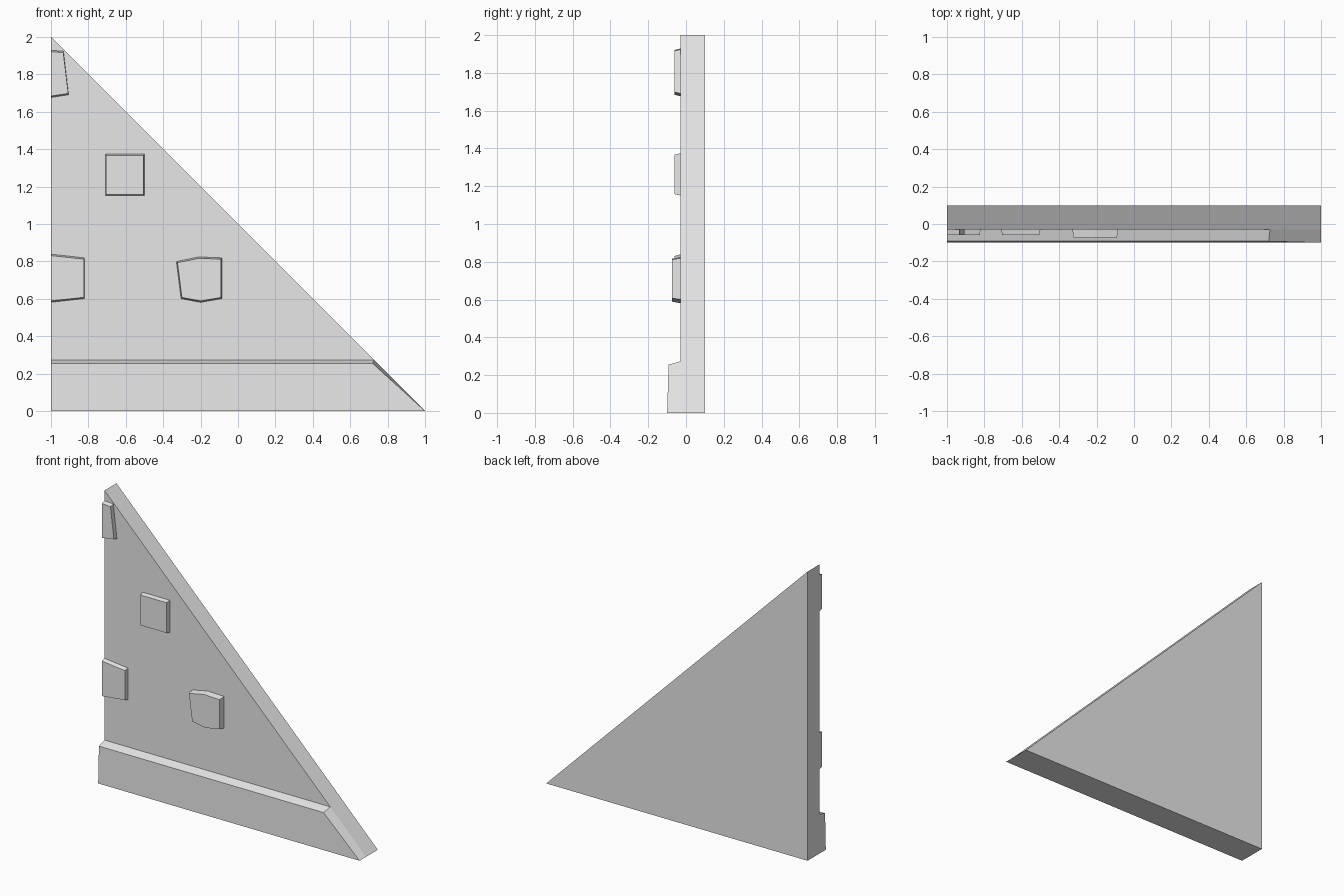
import bpy, bmesh

cube = bpy.data.objects.get("Cube")
if cube:
    bpy.data.objects.remove(cube, do_unlink=True)

grey = bpy.data.materials.new("light_grey_stone")
grey.use_nodes = True
COLOUR = (0.8, 0.8, 0.8, 1)
grey.diffuse_color = COLOUR
grey.node_tree.nodes["Principled BSDF"].inputs["Base Color"].default_value = COLOUR

LEFT, FACE, BACK = -1.0, -0.03, 0.1


def loft(name, ring_a, ring_b):
    """Closed solid between two rings with the same number of points."""
    bm = bmesh.new()
    a = [bm.verts.new(p) for p in ring_a]
    b = [bm.verts.new(p) for p in ring_b]
    bm.faces.new(a)
    bm.faces.new(b[::-1])
    for i in range(len(a)):
        j = (i + 1) % len(a)
        bm.faces.new((a[i], b[i], b[j], a[j]))
    bmesh.ops.recalc_face_normals(bm, faces=bm.faces)
    mesh = bpy.data.meshes.new(name)
    bm.to_mesh(mesh)
    bm.free()
    mesh.materials.append(grey)
    obj = bpy.data.objects.new(name, mesh)
    bpy.context.collection.objects.link(obj)
    return obj


def stone(name, outline, front):
    """Raised block with slightly tapered sides, flush at the wall's edge."""
    cx = sum(p[0] for p in outline) / len(outline)
    cz = sum(p[1] for p in outline) / len(outline)

    def taper(x, z):
        tx = x if x == LEFT else cx + (x - cx) * 0.95
        return tx, front, cz + (z - cz) * 0.93

    loft(name, [(x, FACE + 0.005, z) for x, z in outline],
         [taper(x, z) for x, z in outline])


# Triangular wall slab
triangle = [(LEFT, 0), (1, 0), (LEFT, 2)]
loft("wall_slab", [(x, FACE, z) for x, z in triangle],
     [(x, BACK, z) for x, z in triangle])

# Base course with sloping top, its right end following the gable slope
profile = [(-0.1, 0, 1), (-0.092, 0.255, 0.72), (FACE, 0.273, 0.727), (FACE, 0, 1)]
loft("base_course", [(LEFT, y, z) for y, z, x in profile],
     [(x, y, z) for y, z, x in profile])

# Raised stones
stone("top_stone", [(LEFT, 1.93), (-0.933, 1.925), (-0.905, 1.69), (LEFT, 1.675)], -0.06)
stone("upper_stone", [(-0.71, 1.375), (-0.5, 1.375), (-0.5, 1.15), (-0.71, 1.15)], -0.06)
stone("lower_edge_stone", [(LEFT, 0.84), (-0.82, 0.82), (-0.82, 0.6), (LEFT, 0.58)], -0.06)
stone("lower_stone", [(-0.33, 0.8), (-0.21, 0.825), (-0.085, 0.82),
                      (-0.085, 0.6), (-0.2, 0.58), (-0.305, 0.6)], -0.073)
